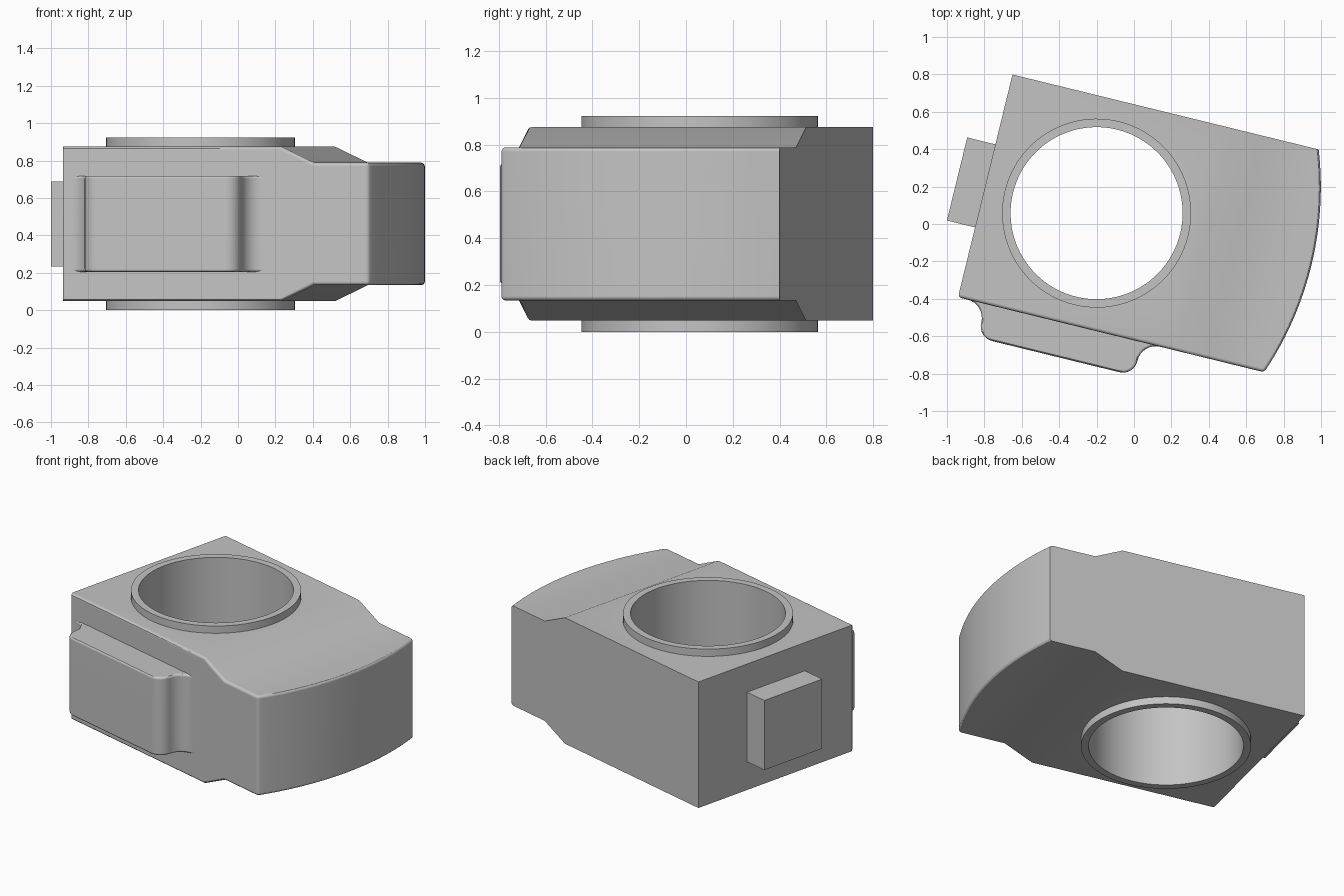
import bpy, bmesh, math
from mathutils import Matrix, Vector

if "Cube" in bpy.data.objects:
    bpy.data.objects.remove(bpy.data.objects["Cube"], do_unlink=True)

# Shared dimensions, measured from the bore axis in the turned frame
MID = 0.461                # middle height
HALF = 0.613               # half width of the square block
TALL, LOW = 0.413, 0.327   # half heights of the block and of its thinner end
RAMP_START, RAMP_END = 0.59, 0.772
END_RADIUS, END_CENTRE = 1.77, -0.588
PLACE = Matrix.Translation((-0.2, 0.058, MID)) @ Matrix.Rotation(math.radians(-13.75), 4, 'Z')

grey = bpy.data.materials.new("plain grey")
grey.use_nodes = True
grey.diffuse_color = (0.55, 0.55, 0.55, 1)
grey.node_tree.nodes["Principled BSDF"].inputs["Base Color"].default_value = grey.diffuse_color


def finish(name, bm):
    bmesh.ops.recalc_face_normals(bm, faces=bm.faces)
    mesh = bpy.data.meshes.new(name)
    bm.to_mesh(mesh)
    bm.free()
    mesh.materials.append(grey)
    obj = bpy.data.objects.new(name, mesh)
    bpy.context.collection.objects.link(obj)
    obj.matrix_world = PLACE
    return obj


def activate(obj):
    bpy.ops.object.select_all(action='DESELECT')
    obj.select_set(True)
    bpy.context.view_layer.objects.active = obj


def smooth(obj):
    activate(obj)
    bpy.ops.object.shade_smooth_by_angle(angle=math.radians(30))
    mod = obj.modifiers.new("even_shading", 'WEIGHTED_NORMAL')
    mod.keep_sharp = True


def round_edges(bm, edges, size):
    bmesh.ops.bevel(bm, geom=edges, offset=size, offset_type='OFFSET', segments=3,
                    profile=0.5, affect='EDGES', clamp_overlap=True)


def arc(cx, cy, radius, start, end, steps=8):
    angles = [math.radians(start + (end - start) * i / steps) for i in range(steps + 1)]
    return [(cx + radius * math.cos(a), cy + radius * math.sin(a)) for a in angles]


# Main body: stepped side profile swept across, its far end following an arc
bm = bmesh.new()
sections = []
STEPS = 24
for i in range(STEPS + 1):
    y = -HALF + 2 * HALF * i / STEPS
    end = END_CENTRE + math.sqrt(END_RADIUS ** 2 - y ** 2)
    upper = [(-HALF, TALL), (RAMP_START, TALL), (RAMP_END, LOW), (end, LOW)]
    outline = upper + [(x, -z) for x, z in reversed(upper)]
    sections.append([bm.verts.new((x, y, z)) for x, z in outline])
for a, b in zip(sections, sections[1:]):
    for k in range(len(a)):
        n = (k + 1) % len(a)
        bm.faces.new((a[k], a[n], b[n], b[k]))
bm.faces.new(sections[0])
bm.faces.new(sections[-1])
bmesh.ops.recalc_face_normals(bm, faces=bm.faces)
bmesh.ops.dissolve_limit(bm, angle_limit=0.01, verts=bm.verts, edges=bm.edges)
bm.normal_update()


def is_rounded(edge):
    normals = [f.normal for f in edge.link_faces]
    front = any(n.y < -0.99 for n in normals)
    rim = any(abs(n.z) > 0.99 for n in normals) and any(n.x > 0.9 for n in normals)
    return front or rim


round_edges(bm, [e for e in bm.edges if is_rounded(e)], 0.018)
body = finish("main_body", bm)

# Bore cut through the body
bm = bmesh.new()
bmesh.ops.create_cone(bm, cap_ends=True, segments=96, radius1=0.48, radius2=0.48, depth=2)
cutter = finish("bore_cutter", bm)
cutter.hide_render = True
bpy.context.view_layer.update()
cut = body.modifiers.new("bore", 'BOOLEAN')
cut.object = cutter
cut.operation = 'DIFFERENCE'
cut.solver = 'EXACT'
activate(body)
bpy.ops.object.modifier_apply(modifier=cut.name)
bpy.data.objects.remove(cutter, do_unlink=True)
smooth(body)

# Sleeve lining the bore and standing proud on both sides
bm = bmesh.new()
corners = [bm.verts.new((r, 0, z)) for r, z in
           ((0.46, -MID), (0.505, -MID), (0.505, MID), (0.46, MID))]
edges = [bm.edges.new((corners[i], corners[(i + 1) % 4])) for i in range(4)]
bmesh.ops.spin(bm, geom=corners + edges, cent=(0, 0, 0), axis=(0, 0, 1),
               angle=math.tau, steps=96, use_duplicate=False)
bmesh.ops.remove_doubles(bm, verts=bm.verts, dist=0.0005)
smooth(finish("bore_sleeve", bm))

# Front pad: flared sides that blend into the body
bm = bmesh.new()
right = ([(0.53, -0.56)] + arc(0.53, -HALF - 0.1, 0.1, 90, 180)
         + arc(0.35, -0.717, 0.08, 0, -90))
profile = right + [(-x, y) for x, y in reversed(right)]
pad_face = bm.faces.new([bm.verts.new((x - 0.03, y, -0.257)) for x, y in profile])
raised = bmesh.ops.extrude_face_region(bm, geom=[pad_face])["geom"]
bmesh.ops.translate(bm, vec=Vector((0, 0, 0.514)),
                    verts=[v for v in raised if isinstance(v, bmesh.types.BMVert)])
bmesh.ops.recalc_face_normals(bm, faces=bm.faces)
rim_edges = [e for e in bm.edges if abs(e.verts[0].co.z - e.verts[1].co.z) < 0.001]
round_edges(bm, rim_edges, 0.015)
smooth(finish("front_pad", bm))

# Square tab on the short end
bm = bmesh.new()
bmesh.ops.create_cube(bm, size=1)
bmesh.ops.scale(bm, vec=(0.187, 0.457, 0.456), verts=bm.verts)
bmesh.ops.translate(bm, vec=(-0.6745, 0, 0), verts=bm.verts)
finish("side_tab", bm)
